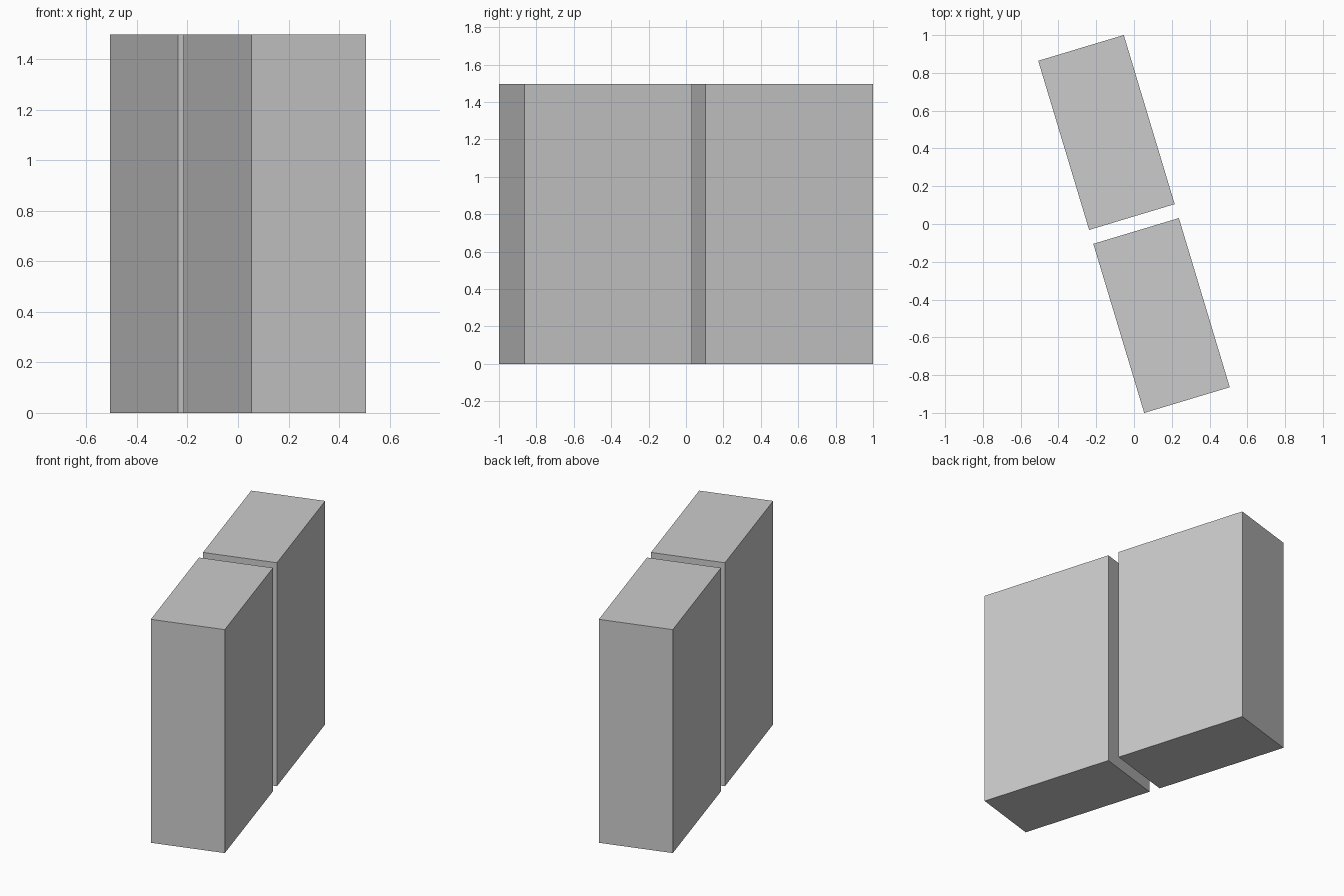
import bpy
from math import radians, sin, cos

if "Cube" in bpy.data.objects:
    bpy.data.objects.remove(bpy.data.objects["Cube"])

ANGLE = radians(16.75)             # turn of the pair about z
WIDTH, DEPTH, HEIGHT = 0.473, 0.935, 1.497
OFFSET = 0.506                     # slab centre from the origin, along the turned y axis


def slab(name, side):
    """Upright slab on the ground, placed along the turned y axis."""
    d = side * OFFSET
    bpy.ops.mesh.primitive_cube_add(
        size=1,
        location=(-sin(ANGLE) * d, cos(ANGLE) * d, HEIGHT / 2),
        rotation=(0, 0, ANGLE))
    ob = bpy.context.object
    ob.name = name
    ob.scale = (WIDTH, DEPTH, HEIGHT)


# Two equal slabs with a narrow gap between them
slab("back_slab", 1)
slab("front_slab", -1)
